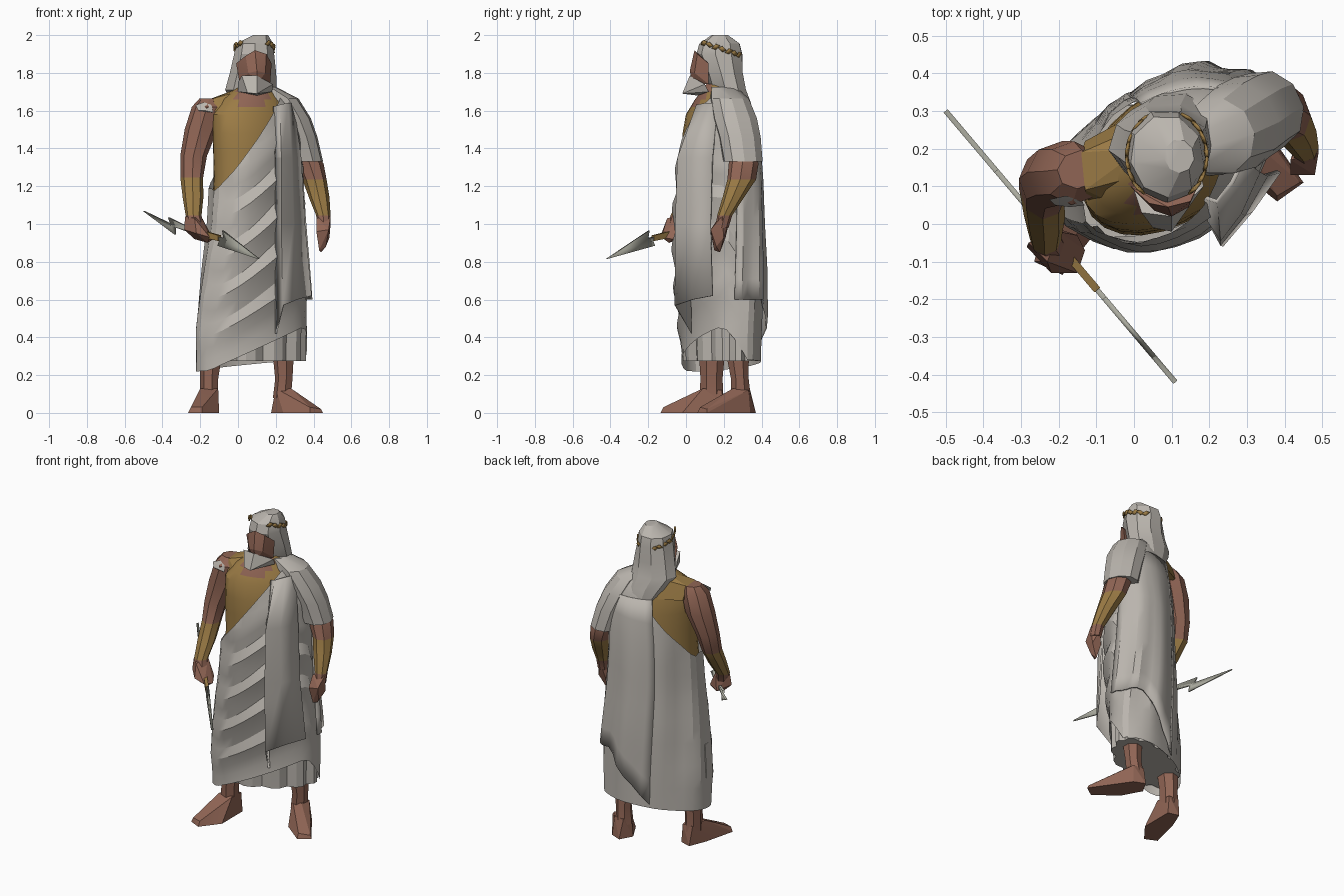
import bpy, bmesh, math
from mathutils import Vector

if "Cube" in bpy.data.objects:
    bpy.data.objects.remove(bpy.data.objects["Cube"])


def material(name, rgb):
    m = bpy.data.materials.new(name)
    m.diffuse_color = (*rgb, 1)
    m.use_nodes = True
    m.node_tree.nodes["Principled BSDF"].inputs["Base Color"].default_value = (*rgb, 1)
    return m


CLOTH = material("pale cloth", (0.49, 0.46, 0.42))
SKIN = material("brown skin", (0.28, 0.13, 0.09))
GOLD = material("ochre gold", (0.33, 0.20, 0.06))
METAL = material("grey metal", (0.40, 0.40, 0.34))


def finish(name, bm, mats, rule=None, thick=0, angle=28):
    """Turn a bmesh into an object, colour it by rule and shade it."""
    bmesh.ops.recalc_face_normals(bm, faces=bm.faces[:])
    if rule:
        for f in bm.faces:
            f.material_index = rule(f.calc_center_median())
    me = bpy.data.meshes.new(name)
    bm.to_mesh(me)
    bm.free()
    ob = bpy.data.objects.new(name, me)
    bpy.context.collection.objects.link(ob)
    for m in mats:
        me.materials.append(m)
    if thick:
        mod = ob.modifiers.new("thickness", "SOLIDIFY")
        mod.thickness, mod.offset = thick, 0
    bpy.ops.object.select_all(action="DESELECT")
    ob.select_set(True)
    bpy.context.view_layer.objects.active = ob
    bpy.ops.object.shade_smooth_by_angle(angle=math.radians(angle))


def grid(rows, closed=False, caps=False):
    """Skin rows of points into a bmesh."""
    bm = bmesh.new()
    vs = [[bm.verts.new(p) for p in r] for r in rows]
    n = len(vs[0])
    for a, b in zip(vs, vs[1:]):
        for k in range(n if closed else n - 1):
            q = (k + 1) % n
            bm.faces.new((a[k], a[q], b[q], b[k]))
    if caps:
        bm.faces.new(vs[0][::-1])
        bm.faces.new(vs[-1])
    return bm


def loft(name, rings, sides, mats, rot=0, rule=None):
    """Stack of flat ellipses given as (x, y, z, half width, half depth)."""
    c, s = math.cos(math.radians(rot)), math.sin(math.radians(rot))
    rows = []
    for cx, cy, z, a, b in rings:
        ts = [2 * math.pi * (k + 0.5) / sides for k in range(sides)]
        rows.append([(cx + a * math.cos(t) * c - b * math.sin(t) * s,
                      cy + a * math.cos(t) * s + b * math.sin(t) * c, z) for t in ts])
    finish(name, grid(rows, True, True), mats, rule)


def hull(name, pts, mat):
    bm = bmesh.new()
    for p in pts:
        bm.verts.new(p)
    bmesh.ops.convex_hull(bm, input=bm.verts[:])
    bmesh.ops.delete(bm, geom=[v for v in bm.verts if not v.link_faces], context="VERTS")
    finish(name, bm, [mat], angle=15)


# Body cross-sections: z, centre x, centre y, half width, half depth, turn in degrees
BODY = [(0.15, 0.07, 0.19, 0.305, 0.16, 25), (0.45, 0.07, 0.185, 0.31, 0.167, 26),
        (0.75, 0.08, 0.178, 0.29, 0.18, 32), (1.0, 0.09, 0.173, 0.268, 0.18, 37),
        (1.25, 0.093, 0.178, 0.257, 0.175, 38), (1.45, 0.095, 0.172, 0.262, 0.17, 34),
        (1.58, 0.085, 0.172, 0.25, 0.15, 30), (1.66, 0.085, 0.178, 0.19, 0.12, 28),
        (1.74, 0.09, 0.18, 0.085, 0.08, 20)]


def surf(deg, z, off=0.0):
    """Point on the body; 0 is its left side, -90 the front, 90 the back."""
    z0 = min(max(z, BODY[0][0]), BODY[-1][0] - 1e-5)
    for p, q in zip(BODY, BODY[1:]):
        if p[0] <= z0 < q[0]:
            f = (z0 - p[0]) / (q[0] - p[0])
            cx, cy, a, b, turn = [p[i] + f * (q[i] - p[i]) for i in range(1, 6)]
            break
    t, w = math.radians(deg), math.radians(turn)
    u, v = (a + off) * math.cos(t), (b + off) * math.sin(t)
    return Vector((cx + u * math.cos(w) - v * math.sin(w),
                   cy + u * math.sin(w) + v * math.cos(w), z))


# Bare torso with a skin patch at the throat, ochre slope to the right shoulder
rows = [[surf(k * 15, z, -0.008) for k in range(24)]
        for z in (1.1, 1.25, 1.38, 1.48, 1.58, 1.62, 1.66, 1.70, 1.74)]
finish("torso", grid(rows, True, True), [GOLD, SKIN],
       lambda c: int(c.z > 1.63 and c.y < 0.15 and abs(c.x - 0.08) < 0.08))
hull("right_shoulder_slope", [(0.02, 0.20, 1.725), (0.02, 0.13, 1.705), (0.02, 0.26, 1.70),
                              (-0.13, 0.09, 1.665), (-0.14, 0.19, 1.665), (-0.13, 0.22, 1.58),
                              (-0.12, 0.06, 1.58), (0.0, 0.29, 1.58), (-0.02, 0.04, 1.58)], GOLD)

# Robe: slanted hem and steep slanted folds in front, cut on a slant at the chest
ROWS, COLS = 21, 32
FOLD = (0.034, 0.002, 0.014)
rows = []
for i in range(ROWS + 1):
    row, f = [], i / ROWS
    for k in range(COLS):
        deg = k * 360 / COLS
        c, s = math.cos(math.radians(deg)), math.sin(math.radians(deg))
        front = max(0, -s)
        x = surf(deg, 0.45).x
        hem = 0.22 + 0.03 * (c + 1) + 0.38 * max(0, x + 0.15) * min(1, front * 1.6)
        z = hem + (1.73 - hem) * f
        z += 0.8 * front * (surf(deg, z).x - 0.06) * math.sin(math.pi * f)
        fade = min(1, max(0, (1.5 - z) / 0.3)) * min(1, 0.2 + 4 * f)
        off = 0.01 + fade * front * FOLD[i % 3] + fade * (1 - front) * 0.007 * (-1) ** (k // 2)
        row.append(surf(deg, z, off))
    rows.append(row)
bm = grid(rows, True)
bmesh.ops.bisect_plane(bm, geom=bm.verts[:] + bm.edges[:] + bm.faces[:], clear_outer=True,
                       plane_co=(0.055, 0, 1.40), plane_no=(-0.14, -0.048, 0.112))
finish("robe", bm, [CLOTH], angle=24)

# Pleated underskirt showing below the robe's front hem
rows = [[surf(k * 10, z, 0.005 - 0.024 * (k % 3 == 0)) for k in range(36)] for z in (0.275, 0.45, 0.62)]
finish("underskirt", grid(rows, True, True), [CLOTH], angle=15)

# Cloak hanging around the left side and back, its hem falling towards the back
rows = []
for i in range(10):
    row, f = [], i / 9
    for k in range(13):
        deg = -24 + k * 9.2
        low = 0.60 - 0.33 * max(0, deg - 35) / 52
        z = low + (1.58 - low) * f
        off = 0.008 + (1 - f) * (0.022 + 0.009 * (-1) ** (k // 2))
        row.append(surf(deg, z, off if k < 12 else 0.008))
    rows.append(row)
finish("cloak", grid(rows), [CLOTH], thick=0.012)

# Strip hanging from the left shoulder: an inner return, a sharp ridge and a face turned left
DRAPE = [[(0.20, 0.03, 0.42), (0.24, -0.055, 0.57), (0.31, 0.035, 0.60), (0.385, 0.14, 0.62)],
         [(0.20, 0.01, 1.0), (0.23, -0.052, 1.0), (0.29, 0.025, 1.0), (0.35, 0.13, 1.0)],
         [(0.20, 0.01, 1.35), (0.23, -0.04, 1.35), (0.28, 0.03, 1.35), (0.33, 0.14, 1.35)],
         [(0.19, 0.07, 1.62), (0.22, 0.06, 1.63), (0.26, 0.11, 1.64), (0.29, 0.17, 1.64)]]
finish("front_drape", grid(DRAPE), [CLOTH], thick=0.012, angle=15)

# Cloth over the left shoulder and upper arm
loft("left_sleeve", [(0.14, 0.20, 1.725, 0.06, 0.07), (0.22, 0.23, 1.665, 0.10, 0.105),
                     (0.275, 0.26, 1.56, 0.11, 0.12), (0.315, 0.285, 1.46, 0.105, 0.115),
                     (0.352, 0.302, 1.33, 0.098, 0.108)], 10, [CLOTH], 25)

# Arms: skin above, ochre forearms, skin wrists
arm_rule = lambda c: int(1.04 < c.z < 1.24)
loft("left_arm", [(0.35, 0.30, 1.40, 0.05, 0.06), (0.38, 0.305, 1.32, 0.072, 0.08),
                  (0.405, 0.295, 1.235, 0.062, 0.078), (0.43, 0.25, 1.14, 0.054, 0.057),
                  (0.452, 0.205, 1.045, 0.038, 0.04), (0.455, 0.19, 0.98, 0.035, 0.035)],
     8, [SKIN, GOLD], 20, arm_rule)
loft("right_arm", [(-0.145, 0.145, 1.665, 0.06, 0.05), (-0.162, 0.135, 1.62, 0.082, 0.085),
                   (-0.195, 0.135, 1.50, 0.088, 0.085), (-0.235, 0.115, 1.36, 0.07, 0.075),
                   (-0.245, 0.085, 1.245, 0.058, 0.075), (-0.238, 0.02, 1.14, 0.054, 0.06),
                   (-0.235, -0.04, 1.045, 0.042, 0.042), (-0.22, -0.06, 0.99, 0.04, 0.04)],
     8, [SKIN, GOLD], 20, arm_rule)
hull("shoulder_patch", [(-0.225, 0.065, 1.63), (-0.14, 0.06, 1.63), (-0.13, 0.05, 1.59),
                        (-0.21, 0.05, 1.60), (-0.18, 0.075, 1.645), (-0.17, 0.045, 1.60)], CLOTH)

# Hands
hull("left_hand", [(0.415, 0.17, 1.03), (0.49, 0.19, 1.04), (0.45, 0.23, 1.02), (0.48, 0.13, 0.97),
                   (0.415, 0.13, 0.96), (0.485, 0.20, 0.93), (0.43, 0.21, 0.93),
                   (0.43, 0.15, 0.86), (0.465, 0.16, 0.88), (0.44, 0.18, 0.85)], SKIN)
hull("right_hand", [(-0.28, -0.05, 1.04), (-0.20, -0.02, 1.05), (-0.23, -0.10, 1.03),
                    (-0.285, -0.06, 0.97), (-0.22, -0.13, 0.95), (-0.15, -0.13, 0.93),
                    (-0.13, -0.07, 0.92), (-0.15, -0.03, 0.95), (-0.21, -0.01, 0.93),
                    (-0.16, -0.09, 0.90), (-0.23, -0.06, 0.92)], SKIN)

# Zigzag bolt: distance along its line, and height; ochre grip next to the hand
BOLT = [(0, 1.07), (0.24, 1.0), (0.22, 1.035), (0.45, 0.965), (0.70, 0.925), (0.69, 0.965),
        (1, 0.815), (0.65, 0.885), (0.665, 0.915), (0.45, 0.945), (0.27, 0.985), (0.275, 0.945)]
along_bolt = lambda t, z, side=0: (-0.5 + 0.61 * t + 0.76 * side, 0.3 - 0.72 * t + 0.65 * side, z)
bm = bmesh.new()
bm.faces.new([bm.verts.new(along_bolt(t, z)) for t, z in BOLT])
finish("bolt", bm, [METAL], thick=0.014)
hull("bolt_grip", [along_bolt(t, z, side) for t, z in ((0.52, 0.965), (0.52, 0.93), (0.66, 0.94), (0.66, 0.91))
                   for side in (-0.010, 0.010)], GOLD)

# Legs and feet
loft("right_leg", [(-0.15, 0.135, 0.08, 0.05, 0.065), (-0.15, 0.135, 0.18, 0.05, 0.06),
                   (-0.13, 0.14, 0.45, 0.075, 0.08)], 7, [SKIN])
loft("left_leg", [(0.235, 0.29, 0.08, 0.05, 0.055), (0.245, 0.285, 0.18, 0.048, 0.048),
                  (0.24, 0.26, 0.45, 0.07, 0.075)], 7, [SKIN])
hull("right_foot", [(-0.265, -0.10, 0), (-0.19, -0.135, 0), (-0.25, -0.10, 0.03), (-0.19, -0.12, 0.03),
                    (-0.10, -0.02, 0), (-0.10, 0.19, 0), (-0.17, 0.21, 0), (-0.215, 0.10, 0),
                    (-0.20, 0.09, 0.13), (-0.105, 0.09, 0.13), (-0.11, 0.19, 0.12),
                    (-0.18, 0.19, 0.12)], SKIN)
hull("left_foot", [(0.45, 0.11, 0), (0.38, 0.06, 0), (0.44, 0.11, 0.02), (0.38, 0.075, 0.03),
                   (0.24, 0.17, 0), (0.175, 0.29, 0), (0.22, 0.37, 0), (0.29, 0.34, 0),
                   (0.20, 0.27, 0.13), (0.28, 0.25, 0.13), (0.21, 0.34, 0.12),
                   (0.28, 0.33, 0.12)], SKIN)

# Head: long hair, face, beard
loft("hair", [(0.11, 0.30, 1.55, 0.08, 0.055), (0.09, 0.27, 1.64, 0.12, 0.075),
              (0.07, 0.22, 1.71, 0.14, 0.10), (0.08, 0.20, 1.80, 0.125, 0.105),
              (0.085, 0.18, 1.90, 0.107, 0.125), (0.088, 0.18, 1.955, 0.098, 0.11),
              (0.12, 0.18, 2.0, 0.04, 0.045)], 9, [CLOTH], 10)
hull("face", [(0.09, 0.045, 1.92), (0.04, 0.055, 1.89), (0.15, 0.06, 1.90), (0.055, 0.035, 1.80),
              (0.145, 0.045, 1.80), (0.10, 0.02, 1.81), (-0.01, 0.10, 1.85), (0.178, 0.12, 1.85),
              (0.01, 0.10, 1.74), (0.17, 0.12, 1.74), (0.10, 0.035, 1.74)], SKIN)
hull("beard", [(0.0, 0.09, 1.75), (0.185, 0.10, 1.74), (0.02, 0.03, 1.785), (0.10, 0.02, 1.785),
               (0.05, -0.01, 1.695), (0.10, -0.02, 1.69), (0.0, 0.10, 1.70), (0.18, 0.12, 1.70),
               (0.10, 0.06, 1.68)], CLOTH)

# Wreath: a spray of small leaves on each side of the head, rising to the front
bm = bmesh.new()
for start in (-45, 122):
    for k in range(7):
        t = math.radians(start + k * 17)
        out = Vector((math.cos(t), math.sin(t), 0))
        mid = Vector((0.087 + 0.105 * out.x, 0.18 + 0.12 * out.y, 1.93 - 0.04 * out.y))
        along = Vector((-out.y, out.x, 0.3 * (-1) ** k)) * 0.023
        up = Vector((out.x * 0.2, out.y * 0.2, 1)) * 0.015
        bm.faces.new([bm.verts.new(mid + d) for d in (along, up, -along, -up)])
finish("wreath", bm, [GOLD], thick=0.007)
